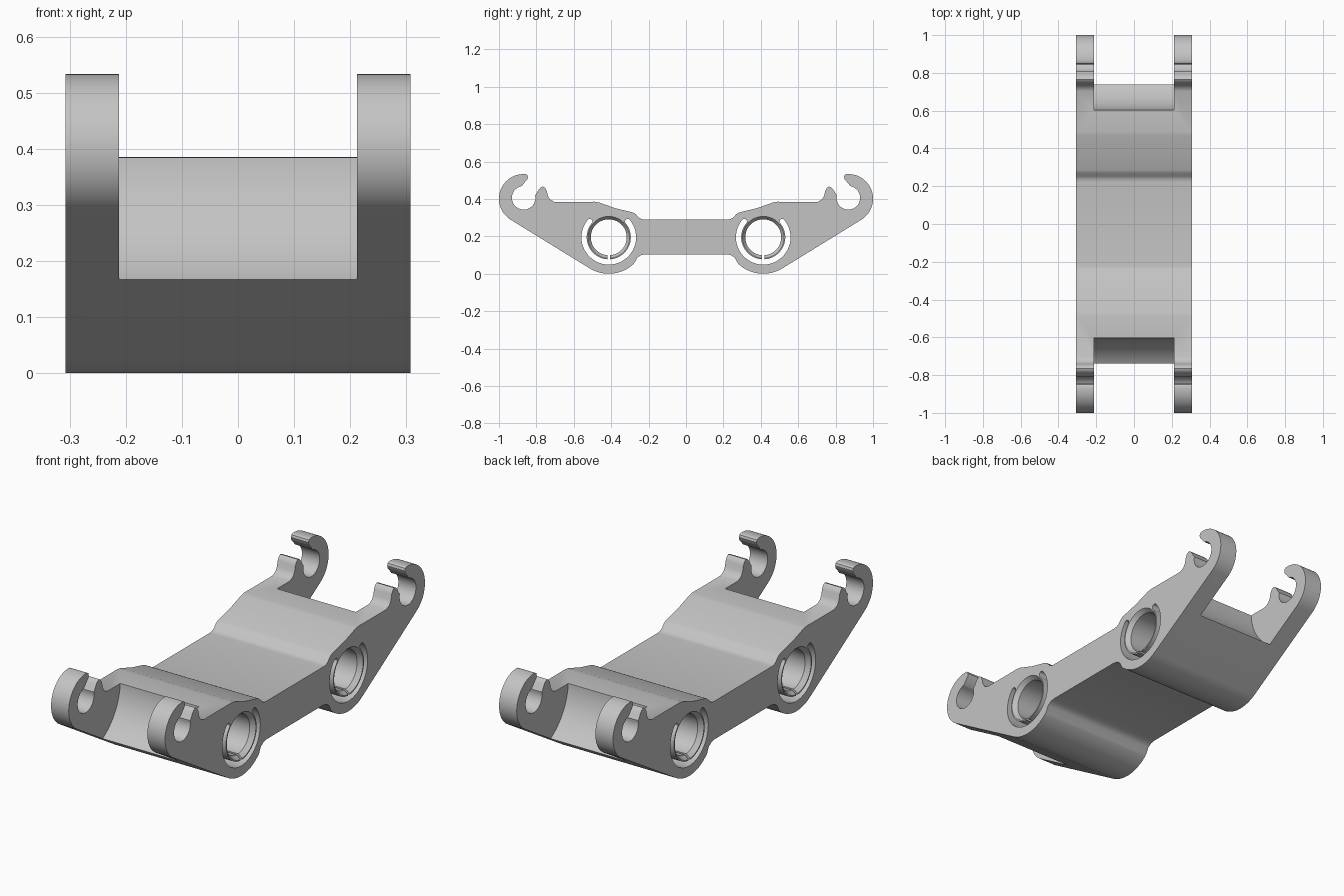
import bpy
import bmesh
from math import radians, cos, sin

if "Cube" in bpy.data.objects:
    bpy.data.objects.remove(bpy.data.objects["Cube"])

HALF_WIDTH = 0.307
HUB = (0.413, 0.195)
HOOK = (0.868, 0.401)

grey = bpy.data.materials.new("plain_grey")
grey.use_nodes = True
colour = (0.55, 0.55, 0.55, 1)
grey.diffuse_color = colour
grey.node_tree.nodes["Principled BSDF"].inputs["Base Color"].default_value = colour


def arc(centre, r, start, end, n):
    """Points on a circle in the side plane, angles in degrees."""
    steps = [radians(start + (end - start) * i / n) for i in range(n + 1)]
    return [(centre[0] + r * cos(a), centre[1] + r * sin(a)) for a in steps]


def loft(name, sections):
    """Solid through equal-length (x, outline) sections along x."""
    bm = bmesh.new()
    rings = [[bm.verts.new((x, y, z)) for y, z in pts] for x, pts in sections]
    for a, b in zip(rings, rings[1:]):
        for i in range(len(a)):
            j = (i + 1) % len(a)
            bm.faces.new((a[i], a[j], b[j], b[i]))
    bm.faces.new(rings[0][::-1])
    bm.faces.new(rings[-1])
    bmesh.ops.recalc_face_normals(bm, faces=bm.faces)
    mesh = bpy.data.meshes.new(name)
    bm.to_mesh(mesh)
    bm.free()
    mesh.materials.append(grey)
    obj = bpy.data.objects.new(name, mesh)
    bpy.context.collection.objects.link(obj)
    return obj


def prism(name, outline, half):
    return loft(name, [(-half, outline), (half, outline)])


# Side outline of one half: bar, hub, hook, throat, latch bump, shoulder
half = [(0.215, 0.104), (0.24, 0.1), (0.262, 0.085)]
half += arc(HUB, 0.195, 226, 300.6, 20)
half += arc(HOOK, 0.132, -59.4, 95, 30)
half += [(0.849, 0.528), (0.845, 0.517), (0.849, 0.503), (0.866, 0.485), (0.876, 0.471)]
half += arc((0.868, 0.406), 0.063, 75, -180, 32)
half += [(0.807, 0.42), (0.797, 0.433), (0.788, 0.45), (0.777, 0.462), (0.764, 0.466),
         (0.753, 0.459), (0.744, 0.442), (0.738, 0.415), (0.726, 0.396), (0.703, 0.384),
         (0.49, 0.385), (0.465, 0.381), (0.38, 0.351), (0.285, 0.328), (0.27, 0.32),
         (0.252, 0.3), (0.238, 0.292), (0.222, 0.29)]
outline = half + [(-y, z) for y, z in reversed(half)]
body = prism("link_body", outline, HALF_WIDTH)

cutters = []
for side in (-1, 1):
    hub = (side * HUB[0], HUB[1])
    # Scooped gap between the two hooks
    cutters.append(prism("fork_gap", arc((side * 0.87, 0.4), 0.267, 0, 357, 119), 0.212))
    # Through bore with chamfered mouths
    sections = [(x, arc(hub, r, 0, 355, 71)) for x, r in
                ((-0.32, 0.122 - 0.001), (-0.285, 0.096), (0.285, 0.096), (0.32, 0.121))]
    cutters.append(loft("bore", sections))
    # C-shaped relief slot with rounded ends
    slot = arc(hub, 0.146, 140, 400, 64)
    for angle, inner in ((40, arc(hub, 0.118, 400, 140, 64)), (140, [])):
        tip = (hub[0] + 0.132 * cos(radians(angle)), hub[1] + 0.132 * sin(radians(angle)))
        slot += arc(tip, 0.014, angle, angle + 180, 8)[1:-1] if angle == 40 else \
            arc(tip, 0.014, angle + 180, angle + 360, 8)[1:-1]
        slot += inner
    cutters.append(prism("relief_slot", slot, 0.4))
    # Narrow split in the clamping ring
    y = hub[0]
    split = [(y - 0.006, 0.06), (y + 0.006, 0.06), (y + 0.006, 0.13), (y - 0.006, 0.13)]
    cutters.append(prism("ring_split", split, 0.4))

for cutter in cutters:
    cutter.hide_render = True
    mod = body.modifiers.new(cutter.name, "BOOLEAN")
    mod.operation = "DIFFERENCE"
    mod.solver = "EXACT"
    mod.object = cutter

# Bake the cuts and drop the cutters
graph = bpy.context.evaluated_depsgraph_get()
baked = bpy.data.meshes.new_from_object(body.evaluated_get(graph))
body.modifiers.clear()
body.data = baked
for cutter in cutters:
    bpy.data.objects.remove(cutter)

bpy.ops.object.select_all(action="DESELECT")
body.select_set(True)
bpy.context.view_layer.objects.active = body
bpy.ops.object.shade_smooth_by_angle(angle=radians(32))
